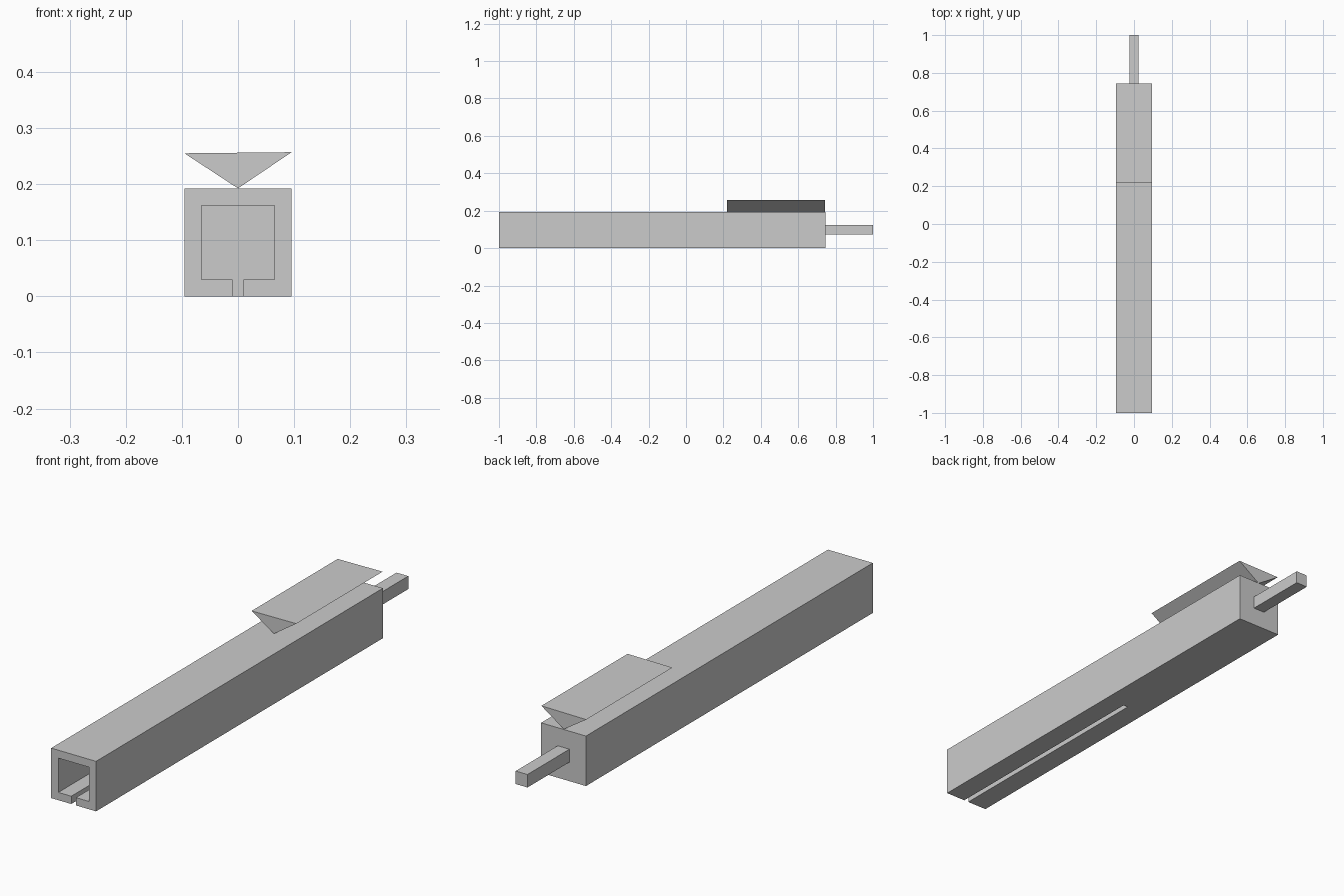
import bpy, bmesh

cube = bpy.data.objects.get("Cube")
if cube:
    bpy.data.objects.remove(cube, do_unlink=True)

grey = bpy.data.materials.new("plain grey")
grey.use_nodes = True
colour = (0.6, 0.6, 0.6, 1)
grey.diffuse_color = colour
grey.node_tree.nodes["Principled BSDF"].inputs["Base Color"].default_value = colour


def extrude_profile(name, profile, y0, y1):
    """Closed solid from an (x, z) outline swept along y."""
    bm = bmesh.new()
    face = bm.faces.new([bm.verts.new((x, y0, z)) for x, z in profile])
    swept = bmesh.ops.extrude_face_region(bm, geom=[face], use_keep_orig=True)
    for v in swept["geom"]:
        if isinstance(v, bmesh.types.BMVert):
            v.co.y = y1
    bmesh.ops.recalc_face_normals(bm, faces=bm.faces)
    mesh = bpy.data.meshes.new(name)
    bm.to_mesh(mesh)
    bm.free()
    mesh.materials.append(grey)
    obj = bpy.data.objects.new(name, mesh)
    bpy.context.collection.objects.link(obj)
    return obj


def rectangle(half, z0, z1):
    return [(-half, z0), (half, z0), (half, z1), (-half, z1)]


# Square body
body = extrude_profile("body", rectangle(0.0955, 0, 0.1925), -1, 0.745)

# Square channel with a narrow slot through the floor, open at the front
channel = [(-0.01, -0.05), (0.01, -0.05), (0.01, 0.03), (0.065, 0.03),
           (0.065, 0.162), (-0.065, 0.162), (-0.065, 0.03), (-0.01, 0.03)]
cutter = extrude_profile("channel_cutter", channel, -1.1, -0.05)
cutter.hide_render = True
cut = body.modifiers.new("channel", "BOOLEAN")
cut.operation = "DIFFERENCE"
cut.solver = "EXACT"
cut.object = cutter
bpy.context.view_layer.objects.active = body
bpy.ops.object.modifier_apply(modifier=cut.name)
bpy.data.objects.remove(cutter, do_unlink=True)

# Rod at the back
extrude_profile("rear_rod", rectangle(0.025, 0.073, 0.123), 0.745, 1)

# Wedge balanced on its lower edge
wedge = [(0, 0.1925), (0.0955, 0.257), (-0.0955, 0.255)]
extrude_profile("top_wedge", wedge, 0.219, 0.743)
